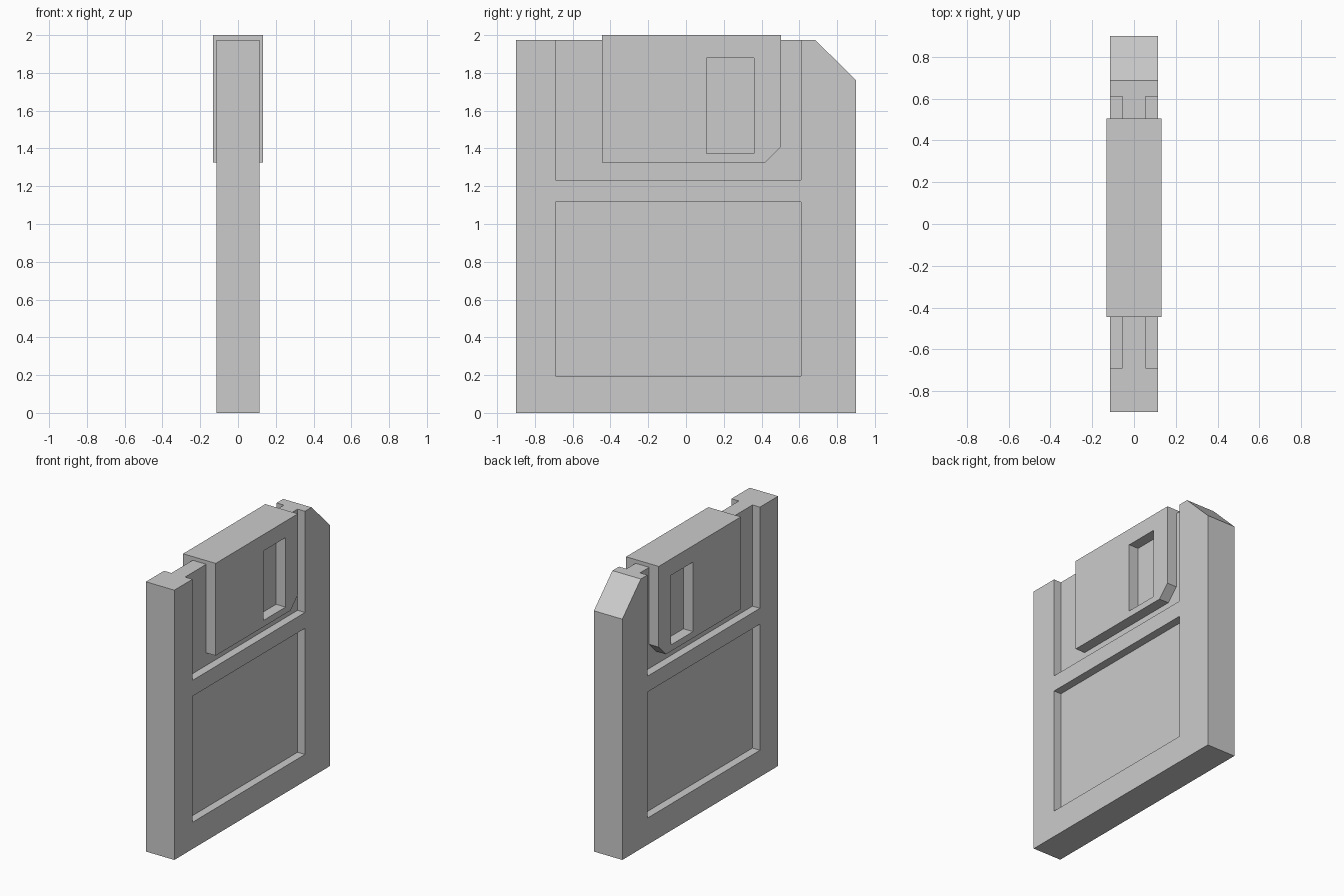
import bpy
import bmesh

if "Cube" in bpy.data.objects:
    bpy.data.objects.remove(bpy.data.objects["Cube"])

BODY_X, CORE_X, SHUTTER_X = 0.115, 0.055, 0.132   # half thicknesses
TOP = 1.973


def slab(name, profile, x0, x1):
    """Extrude a (y, z) profile from x0 to x1."""
    bm = bmesh.new()
    face = bm.faces.new([bm.verts.new((x0, y, z)) for y, z in profile])
    ext = bmesh.ops.extrude_face_region(bm, geom=[face])
    verts = [g for g in ext["geom"] if isinstance(g, bmesh.types.BMVert)]
    bmesh.ops.translate(bm, verts=verts, vec=(x1 - x0, 0, 0))
    bmesh.ops.recalc_face_normals(bm, faces=bm.faces)
    mesh = bpy.data.meshes.new(name)
    bm.to_mesh(mesh)
    bm.free()
    obj = bpy.data.objects.new(name, mesh)
    bpy.context.collection.objects.link(obj)
    return obj


def rect(y0, y1, z0, z1):
    return [(y0, z0), (y1, z0), (y1, z1), (y0, z1)]


def combine(target, tool, operation):
    """Apply a boolean and remove the tool object."""
    mod = target.modifiers.new(operation.lower(), 'BOOLEAN')
    mod.operation, mod.object, mod.solver = operation, tool, 'EXACT'
    bpy.context.view_layer.objects.active = target
    bpy.ops.object.modifier_apply(modifier=mod.name)
    bpy.data.objects.remove(tool)


def cut_both_sides(target, name, profile):
    """Sink a pocket down to the core on the left and right faces."""
    for side in (-1, 1):
        combine(target, slab(name, profile, side * CORE_X, side * 0.3), 'DIFFERENCE')


# Disk shell with one clipped upper corner
disk = slab("disk_shell", [(-0.9, 0), (0.9, 0), (0.9, 1.761), (0.686, TOP), (-0.9, TOP)],
            -BODY_X, BODY_X)

# Label recess and open-topped shutter recess
cut_both_sides(disk, "label_recess", rect(-0.69, 0.61, 0.195, 1.117))
cut_both_sides(disk, "shutter_recess", rect(-0.69, 0.61, 1.233, 2.1))

# Sliding shutter wrapped over the core, fused to the shell
shutter = slab("shutter", [(-0.446, 1.325), (0.42, 1.325), (0.504, 1.41), (0.504, 2), (-0.446, 2)],
               -SHUTTER_X, SHUTTER_X)
combine(disk, shutter, 'UNION')

# Shutter windows
cut_both_sides(disk, "shutter_window", rect(0.108, 0.361, 1.372, 1.88))
